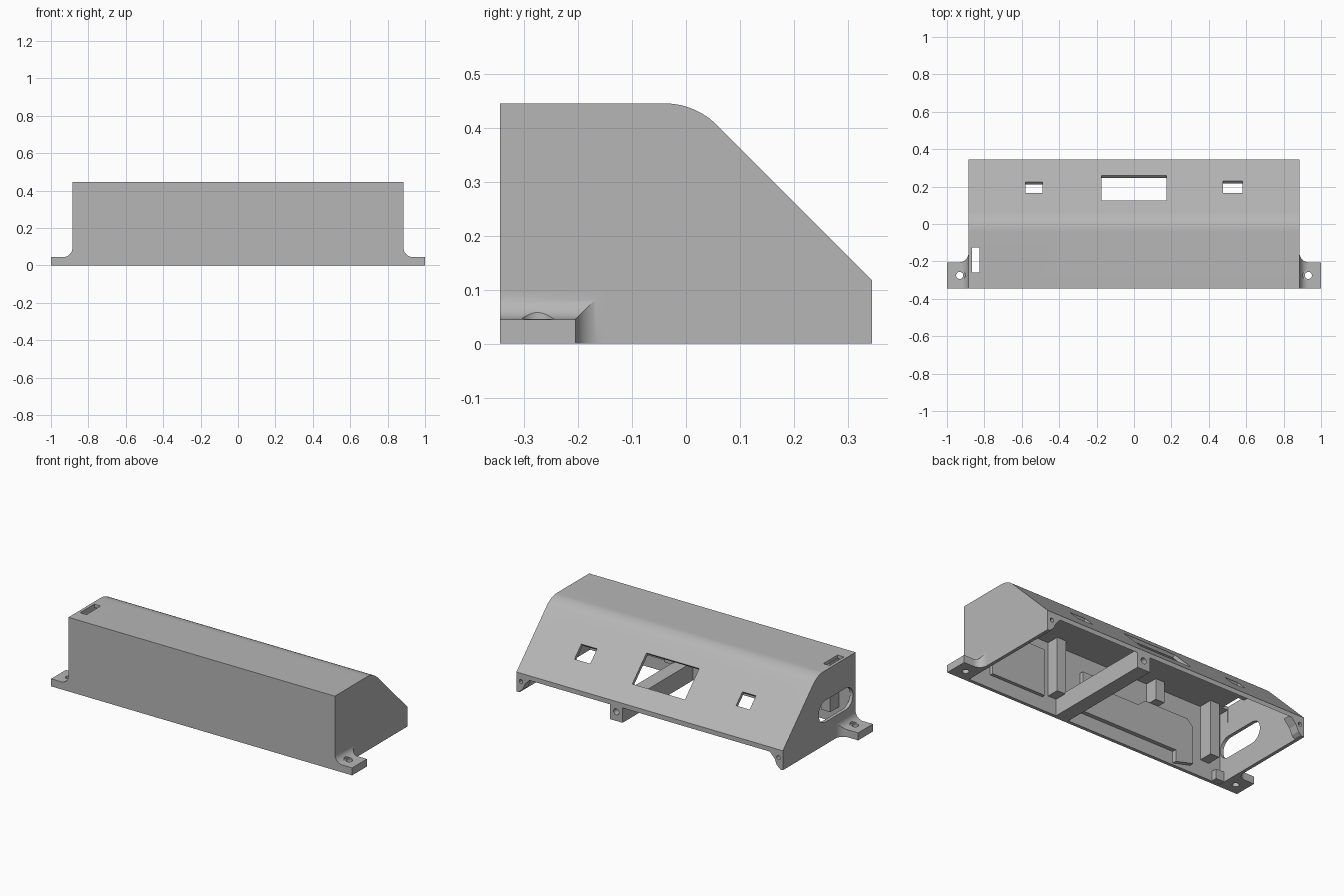
import bpy, bmesh, math
from mathutils import Matrix, Vector

if "Cube" in bpy.data.objects:
    bpy.data.objects.remove(bpy.data.objects["Cube"])

grey = bpy.data.materials.new("plain grey")
grey.use_nodes = True
COLOR = (0.47, 0.47, 0.47, 1)
grey.diffuse_color = COLOR
grey.node_tree.nodes["Principled BSDF"].inputs["Base Color"].default_value = COLOR


def finish(name, bm):
    bmesh.ops.recalc_face_normals(bm, faces=bm.faces)
    mesh = bpy.data.meshes.new(name)
    bm.to_mesh(mesh)
    bm.free()
    mesh.materials.append(grey)
    ob = bpy.data.objects.new(name, mesh)
    bpy.context.collection.objects.link(ob)
    return ob


def prism(name, pts, axis, lo, hi):
    """Extrude a 2D outline along one axis from lo to hi."""
    place = {"x": lambda p, t: (t, p[0], p[1]),
             "y": lambda p, t: (p[0], t, p[1]),
             "z": lambda p, t: (p[0], p[1], t)}[axis]
    bm = bmesh.new()
    face = bm.faces.new([bm.verts.new(place(p, lo)) for p in pts])
    out = bmesh.ops.extrude_face_region(bm, geom=[face])
    shift = Vector(place((0, 0), hi - lo))
    bmesh.ops.translate(bm, vec=shift, verts=[v for v in out["geom"] if isinstance(v, bmesh.types.BMVert)])
    return finish(name, bm)


def box(name, x, y, z):
    return prism(name, [(x[0], y[0]), (x[1], y[0]), (x[1], y[1]), (x[0], y[1])], "z", *z)


def arc(cx, cy, r, start, end, n=12):
    angles = [math.radians(start + (end - start) * i / n) for i in range(n + 1)]
    return [(cx + r * math.cos(a), cy + r * math.sin(a)) for a in angles]


def combine(ob, other, how="DIFFERENCE"):
    mod = ob.modifiers.new(how, "BOOLEAN")
    mod.operation, mod.solver, mod.object = how, "EXACT", other
    bpy.context.view_layer.objects.active = ob
    bpy.ops.object.modifier_apply(modifier=mod.name)
    bpy.data.objects.remove(other)


def smooth(ob):
    bpy.ops.object.select_all(action="DESELECT")
    ob.select_set(True)
    bpy.context.view_layer.objects.active = ob
    bpy.ops.object.shade_smooth_by_angle(angle=math.radians(25))


# Shell: sloped cover hollowed out, open underneath and along the back
FRONT, BACK, END, WALL = -0.345, 0.345, 0.885, 0.02
outer = [(FRONT, 0), (BACK, 0), (BACK, 0.117)] + arc(-0.04, 0.307, 0.138, 45, 90) + [(FRONT, 0.445)]
inner = [(FRONT + WALL, -0.1), (0.4, -0.1), (0.4, 0.034)] + arc(-0.04, 0.307, 0.118, 45, 90) + [(FRONT + WALL, 0.425)]
shell = prism("cover_shell", outer, "x", -END, END)
combine(shell, prism("cavity", inner, "x", -END + WALL, END - WALL))

# Windows cut square to the slope
for x0, x1, y0, y1 in [(-0.58, -0.49, 0.165, 0.225), (0.475, 0.58, 0.165, 0.23), (-0.175, 0.175, 0.125, 0.26)]:
    half, mid = (y1 - y0) / math.sqrt(2), (y0 + y1) / 2
    cutter = box("window_cutter", (x0, x1), (-half, half), (-0.06, 0.06))
    cutter.data.transform(Matrix.Translation((0, mid, 0.462 - mid)) @ Matrix.Rotation(math.radians(-45), 4, "X"))
    combine(shell, cutter)

# Slot in the top and rounded opening in the right end
combine(shell, box("slot_cutter", (-0.867, -0.825), (-0.26, -0.125), (0.35, 0.5)))
oval = arc(-0.06, 0.2, 0.065, -90, 90) + arc(-0.255, 0.2, 0.065, 90, 270)
combine(shell, prism("oval_cutter", oval, "x", -0.95, -0.83))
smooth(shell)

# Mounting tabs with fillets, screw holes and screw head recesses
for side, s in (("left", 1), ("right", -1)):
    upright = [(0.87, 0), (1, 0), (1, 0.045)] + arc(0.935, 0.095, 0.05, 270, 180) + [(0.87, 0.095)]
    plan = [(0.87, FRONT), (1, FRONT), (1, -0.205)] + arc(0.935, -0.155, 0.05, 270, 180) + [(0.87, -0.155)]
    tab = prism(side + "_mounting_tab", [(s * x, z) for x, z in upright], "y", FRONT, -0.1)
    combine(tab, prism("plan", [(s * x, y) for x, y in plan], "z", -0.1, 0.2), "INTERSECT")
    combine(tab, prism("hole", arc(s * 0.932, -0.275, 0.019, 0, 345, 23), "z", -0.1, 0.2))
    combine(tab, prism("recess", arc(s * 0.932, -0.275, 0.03, 0, 345, 23), "z", 0.0455, 0.2))
    smooth(tab)

    # Corner lug at the back of each end wall
    lug = prism(side + "_corner_lug", [(s * x, z) for x, z in
                [(0.87, 0.001), (0.845, 0.02), (0.83, 0.055), (0.79, 0.1), (0.87, 0.1)]], "y", 0.29, BACK)
    combine(lug, prism("hole", arc(s * 0.856, 0.068, 0.012, 0, 345, 23), "y", 0.25, 0.4))

# Cross bar from the front wall to a lug at the back edge
bar = box("cross_bar", (0.18, 0.265), (FRONT + 0.01, BACK), (0, 0.11))
combine(bar, prism("hole", arc(0.222, 0.055, 0.018, 0, 345, 23), "y", 0.28, 0.4))
smooth(bar)

# Inner ribs and raised pads on the front wall
INSIDE = FRONT + 0.01
box("upright_rib", (0.26, 0.32), (INSIDE, -0.25), (0.1, 0.43))
box("left_pad", (0.36, 0.72), (INSIDE, -0.305), (0.08, 0.36))
clip_pad = [(0.1, 0.08), (0.1, 0.32), (0, 0.32), (-0.05, 0.26), (-0.28, 0.26), (-0.33, 0.3),
            (-0.62, 0.3), (-0.66, 0.26), (-0.66, 0.04), (-0.54, 0.01), (-0.54, 0.08)]
prism("clip_pad", clip_pad, "y", INSIDE, -0.3)
box("short_post", (-0.42, -0.36), (INSIDE, -0.25), (0.3, 0.43))
box("holder_post", (-0.79, -0.73), (INSIDE, -0.24), (0.1, 0.43))
box("end_block", (-0.875, -0.81), (INSIDE, -0.29), (0.001, 0.06))
